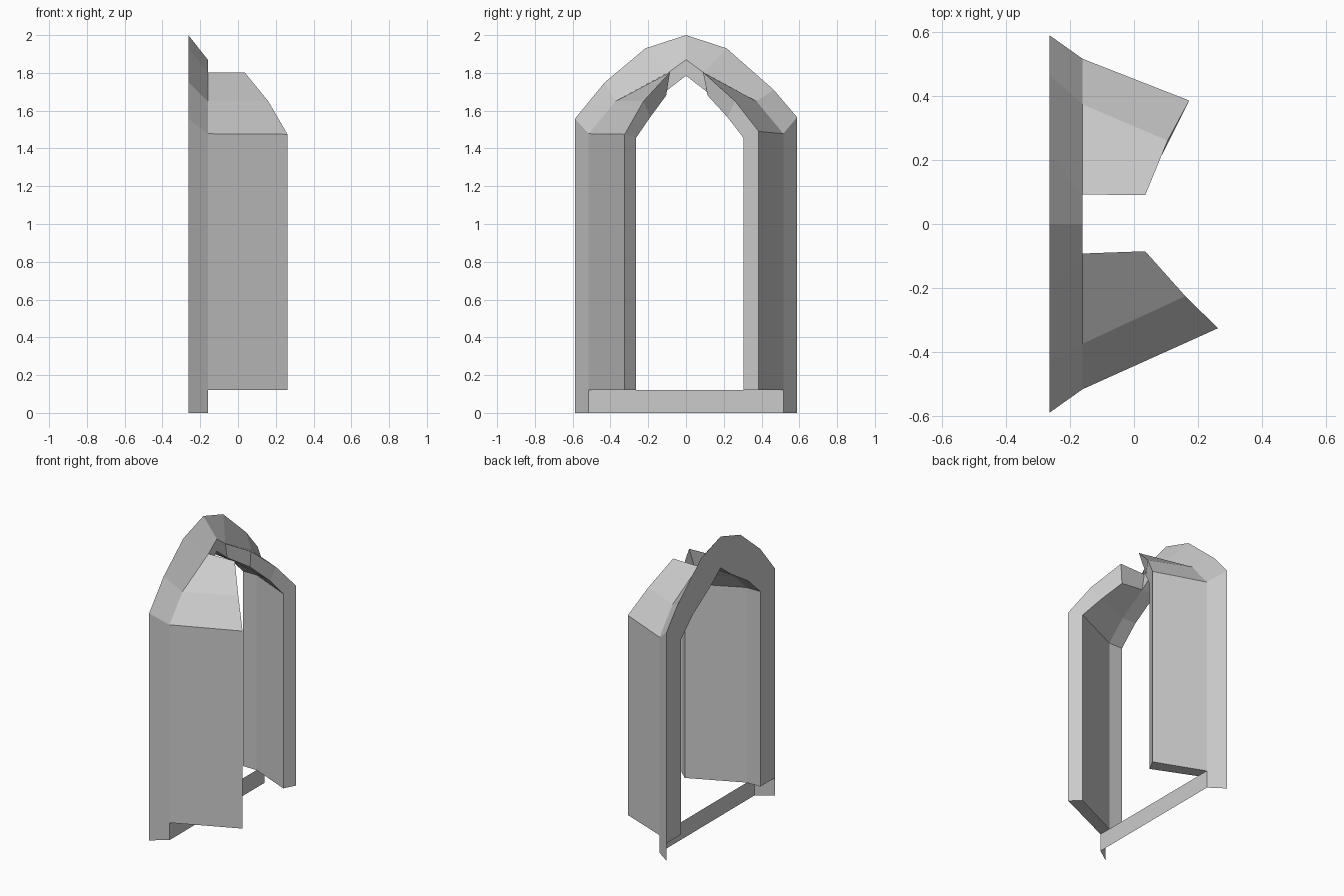
import bpy, bmesh

if "Cube" in bpy.data.objects:
    bpy.data.objects.remove(bpy.data.objects["Cube"])

BACK, FRONT = -0.263, -0.16     # rear plane and front plane of the arched casing
BASE = 0.12                     # height of the sill top


def mesh_object(name, faces):
    """Flat-shaded mesh from a list of faces, each a list of points."""
    bm = bmesh.new()
    for f in faces:
        bm.faces.new([bm.verts.new(p) for p in f])
    bmesh.ops.remove_doubles(bm, verts=bm.verts, dist=0.0005)
    bmesh.ops.recalc_face_normals(bm, faces=bm.faces)
    me = bpy.data.meshes.new(name)
    bm.to_mesh(me)
    bm.free()
    ob = bpy.data.objects.new(name, me)
    bpy.context.collection.objects.link(ob)
    return ob


def strip(a, b):
    """Quads joining two equally long paths."""
    return [[a[i], b[i], b[i + 1], a[i + 1]] for i in range(len(a) - 1)]


def path(x, pts, side, bottom):
    """Upright leg plus arch points in the plane at x, on one side."""
    pts = [(pts[0][0], bottom)] + pts
    return [(x, side * y, z) for y, z in pts]


# Arch lines as (distance from centre, height), springing point to shutter end
ridge = [(0.515, 1.478), (0.373, 1.65), (0.092, 1.803)]
inner = [(0.43, 1.458), (0.30, 1.58), (0.11, 1.70)]
ridge_top, inner_top = (0.0, 1.87), (0.0, 1.785)

# Per side: rear outer arch line, shutter outer tip and shutter inner tip
sides = {
    "left": (-1,
             [(0.588, 1.557), (0.43, 1.75), (0.215, 1.93), (0.0, 2.0)],
             [(0.262, 0.325, 1.475), (0.16, 0.225, 1.65), (0.035, 0.085, 1.803)],
             [(0.195, 0.265, 1.455), (0.11, 0.19, 1.565), (0.01, 0.105, 1.68)]),
    "right": (1,
              [(0.588, 1.565), (0.465, 1.71), (0.215, 1.93), (0.0, 2.0)],
              [(0.172, 0.385, 1.49), (0.105, 0.26, 1.65), (0.035, 0.09, 1.803)],
              [(0.13, 0.305, 1.455), (0.09, 0.22, 1.565), (0.01, 0.115, 1.68)]),
}

casing, lining = [], []
for name, (s, outer, tip, tip_in) in sides.items():
    # Sloped outer casing, down to the ground
    casing += strip(path(BACK, outer, s, 0.0),
                    path(FRONT, ridge + [ridge_top], s, 0.0))
    # Rear face and inner lining of the opening
    rear_in = path(BACK, inner + [inner_top], s, BASE)
    front_in = path(FRONT, inner + [inner_top], s, BASE)
    lining += strip(path(BACK, outer, s, BASE), rear_in)
    lining += strip(rear_in, front_in)
    # Small front face of the arch between the two shutters
    lining += strip(path(FRONT, [ridge[2], ridge_top], s, 1.803)[1:],
                    path(FRONT, [inner[2], inner_top], s, 1.70)[1:])

    # Open shutter with bent top: outer skin, edge, inner skin and end caps
    a = path(FRONT, ridge, s, BASE)
    d = path(FRONT, inner, s, BASE)
    b, c = ([(p[0][0], s * p[0][1], BASE)] + [(x, s * y, z) for x, y, z in p]
            for p in (tip, tip_in))
    shutter = strip(a, b) + strip(b, c) + strip(c, d)
    shutter += [[q[i] for q in (a, b, c, d)] for i in (0, -1)]
    mesh_object("shutter_" + name, shutter)

mesh_object("arch_casing", casing)
mesh_object("arch_lining", lining)

# Sill board across the bottom
w = 0.515
mesh_object("sill", [[(FRONT, -w, 0), (FRONT, w, 0),
                      (FRONT, w, BASE), (FRONT, -w, BASE)]])
